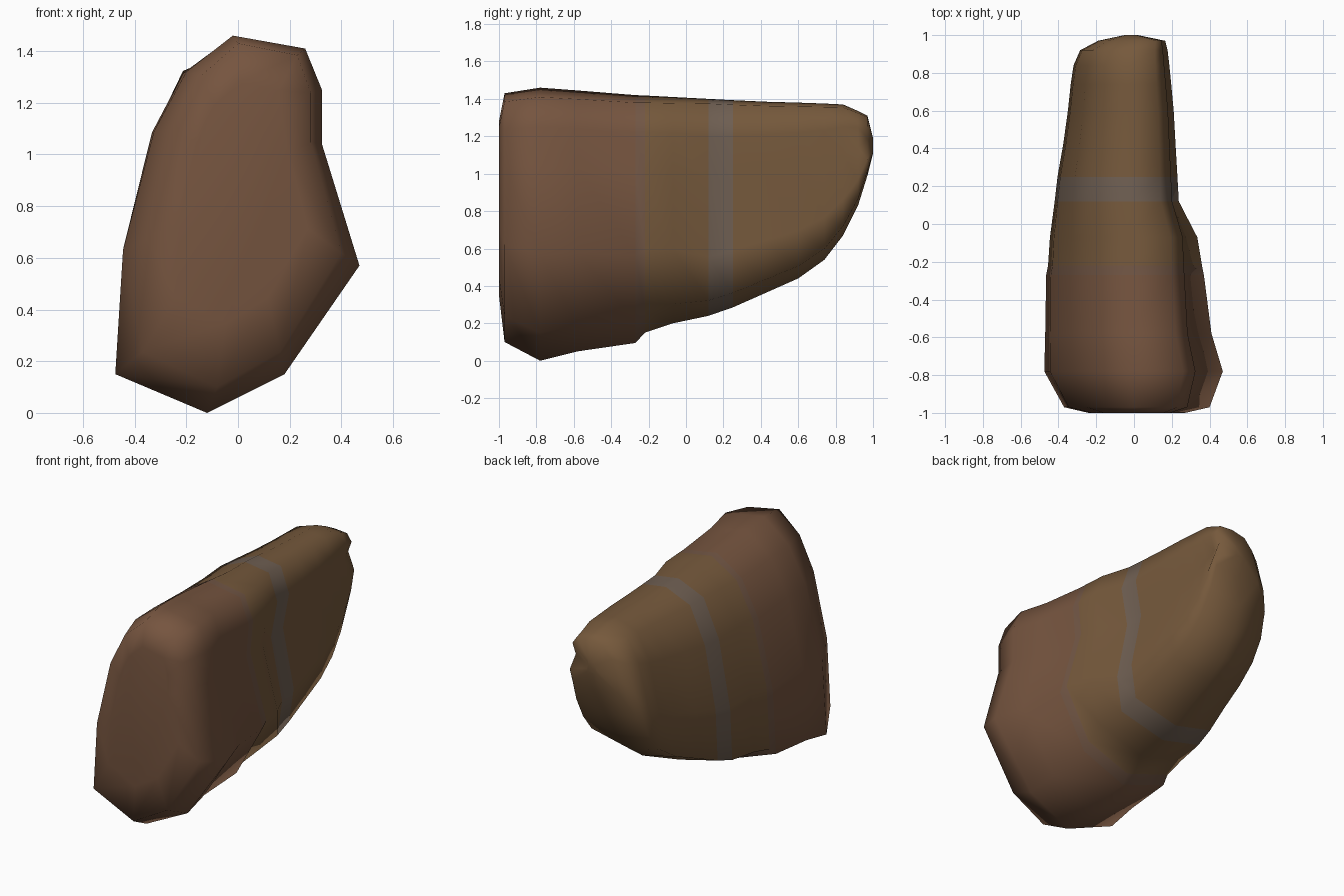
import bpy, bmesh

if "Cube" in bpy.data.objects:
    bpy.data.objects.remove(bpy.data.objects["Cube"])

# Cross-section outlines (x, z): broad front end and slimmer rear part
FRONT = [(-.02, 1.46), (.26, 1.41), (.325, 1.25), (.325, 1.04), (.47, .57), (.18, .15),
         (-.12, 0), (-.475, .15), (-.445, .63), (-.325, 1.09), (-.20, 1.32)]
REAR = [(-.03, 1.395), (.14, 1.37), (.20, 1.20), (.155, .96), (.235, .57), (.20, .34),
        (-.13, .26), (-.415, .33), (-.40, .66), (-.32, 1.08), (-.21, 1.32)]

# Stations along y: y, bottom z, top z, left x, right x, blend front -> rear
STATIONS = [
    (-1.00, .35, 1.28, -.24, .27, 0),
    (-.97, .10, 1.43, -.37, .40, 0),
    (-.78, .00, 1.46, -.475, .47, 0),
    (-.58, .05, 1.445, -.47, .41, .1),
    (-.27, .095, 1.42, -.465, .37, .3),
    (-.22, .15, 1.418, -.455, .36, .35),
    (-.07, .20, 1.41, -.445, .335, .55),
    (.12, .24, 1.40, -.42, .237, 1),
    (.25, .285, 1.393, -.405, .23, 1),
    (.42, .36, 1.385, -.375, .22, 1),
    (.60, .44, 1.38, -.35, .21, 1),
    (.74, .54, 1.375, -.335, .197, 1),
    (.84, .67, 1.37, -.32, .187, 1),
    (.92, .83, 1.335, -.285, .178, 1),
    (.97, .99, 1.31, -.19, .165, 1),
    (1.0, 1.11, 1.19, -.05, .02, 1),
]


def normalised(profile):
    xs, zs = zip(*profile)
    return [((x - min(xs)) / (max(xs) - min(xs)), (z - min(zs)) / (max(zs) - min(zs)))
            for x, z in profile]


def material(name, rgb):
    mat = bpy.data.materials.new(name)
    mat.diffuse_color = (*rgb, 1)
    mat.use_nodes = True
    mat.node_tree.nodes["Principled BSDF"].inputs["Base Color"].default_value = mat.diffuse_color
    return mat


# Loft the stone body through the stations
front, rear = normalised(FRONT), normalised(REAR)
bm = bmesh.new()
rings = []
for y, z0, z1, x0, x1, t in STATIONS:
    blend = normalised([(a[0] * (1 - t) + b[0] * t, a[1] * (1 - t) + b[1] * t)
                        for a, b in zip(front, rear)])
    rings.append([bm.verts.new((x0 + u * (x1 - x0), y, z0 + v * (z1 - z0)))
                  for u, v in blend])

n = len(FRONT)
for k in range(len(rings) - 1):
    a, b = rings[k], rings[k + 1]
    y = STATIONS[k][0]
    # Reddish front, thin seam, grey band, tan rear
    slot = 0 if y < -.25 else 2 if y == .12 else 1
    if y == -.27:
        slot = 3
    for i in range(n):
        j = (i + 1) % n
        face = bm.faces.new((a[i], a[j], b[j], b[i]))
        face.material_index = slot
bm.faces.new(rings[0])
bm.faces.new(rings[-1]).material_index = 1
bmesh.ops.recalc_face_normals(bm, faces=bm.faces[:])

mesh = bpy.data.meshes.new("rock_body")
bm.to_mesh(mesh)
bm.free()
rock = bpy.data.objects.new("rock_body", mesh)
bpy.context.collection.objects.link(rock)
for name, rgb in (("front_brown", (.18, .09, .05)), ("rear_brown", (.18, .10, .045)),
                  ("grey_band", (.16, .115, .085)), ("seam_brown", (.17, .095, .06))):
    mesh.materials.append(material(name, rgb))

# Soft shading over the coarse facets
bpy.context.view_layer.objects.active = rock
rock.select_set(True)
bpy.ops.object.shade_smooth()
